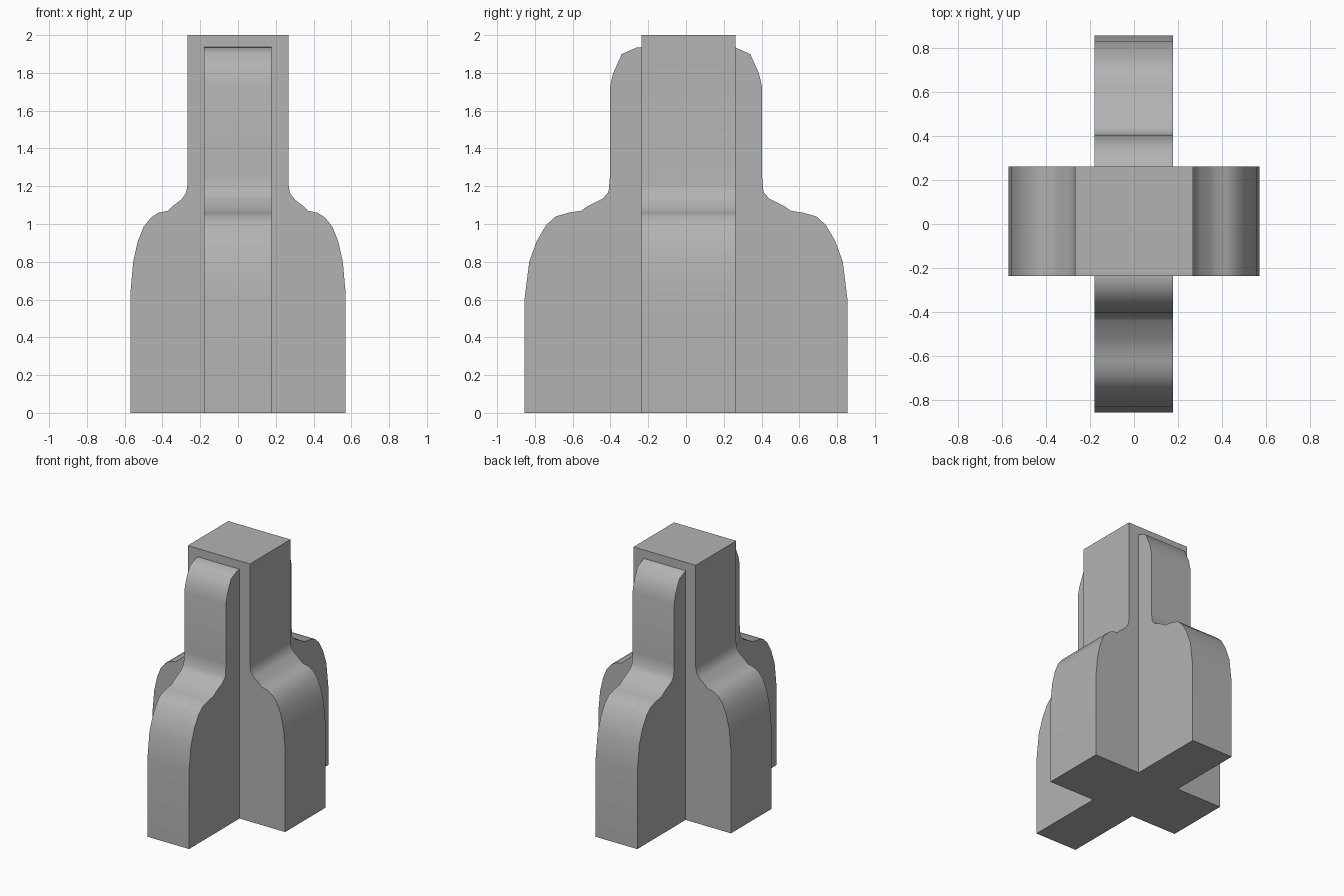
import bpy, bmesh, math
from mathutils import Vector

if "Cube" in bpy.data.objects:
    bpy.data.objects.remove(bpy.data.objects["Cube"])


def extruded_profile(name, half, axis, lo, hi):
    """Mirror a half outline (offset, z) and extrude it along the given axis."""
    outline = half + [(-u, z) for u, z in reversed(half)]
    bm = bmesh.new()
    if axis == 'y':
        pts = [Vector((u, lo, z)) for u, z in outline]
        move = Vector((0, hi - lo, 0))
    else:
        pts = [Vector((lo, u, z)) for u, z in outline]
        move = Vector((hi - lo, 0, 0))
    face = bm.faces.new([bm.verts.new(p) for p in pts])
    ext = bmesh.ops.extrude_face_region(bm, geom=[face], use_keep_orig=True)
    verts = [g for g in ext['geom'] if isinstance(g, bmesh.types.BMVert)]
    bmesh.ops.translate(bm, verts=verts, vec=move)
    bmesh.ops.recalc_face_normals(bm, faces=bm.faces)
    mesh = bpy.data.meshes.new(name)
    bm.to_mesh(mesh)
    bm.free()
    mesh.materials.append(grey)
    obj = bpy.data.objects.new(name, mesh)
    bpy.context.collection.objects.link(obj)
    return obj


# Darker grey than the default
grey = bpy.data.materials.new("dark_grey")
grey.diffuse_color = (0.45, 0.45, 0.45, 1)
grey.use_nodes = True
grey.node_tree.nodes["Principled BSDF"].inputs["Base Color"].default_value = grey.diffuse_color

# Wide slab seen from the front, running up to the square top
slab_half = [(0.57, 0), (0.57, 0.63), (0.555, 0.80), (0.53, 0.91), (0.50, 0.985),
             (0.46, 1.035), (0.42, 1.06), (0.37, 1.07), (0.345, 1.095),
             (0.30, 1.13), (0.275, 1.165), (0.267, 1.21), (0.267, 2.0)]
body = extruded_profile("body", slab_half, 'y', -0.235, 0.262)

# Narrow fin crossing it front to back, with a rounded upper shoulder
fin_half = [(0.855, 0), (0.855, 0.60), (0.83, 0.80), (0.79, 0.91), (0.74, 0.995),
            (0.69, 1.04), (0.62, 1.06), (0.555, 1.07), (0.52, 1.095),
            (0.44, 1.135), (0.41, 1.17), (0.402, 1.26), (0.402, 1.73),
            (0.385, 1.80), (0.34, 1.90), (0.26, 1.935), (0.20, 1.937)]
fin = extruded_profile("fin", fin_half, 'x', -0.18, 0.178)

# Join both into one solid
union = body.modifiers.new("join_fin", 'BOOLEAN')
union.operation = 'UNION'
union.solver = 'EXACT'
union.object = fin
bpy.context.view_layer.objects.active = body
body.select_set(True)
bpy.ops.object.modifier_apply(modifier=union.name)
bpy.data.objects.remove(fin)

# Soft curved rims, crisp corners
bpy.ops.object.shade_smooth_by_angle(angle=math.radians(50))
